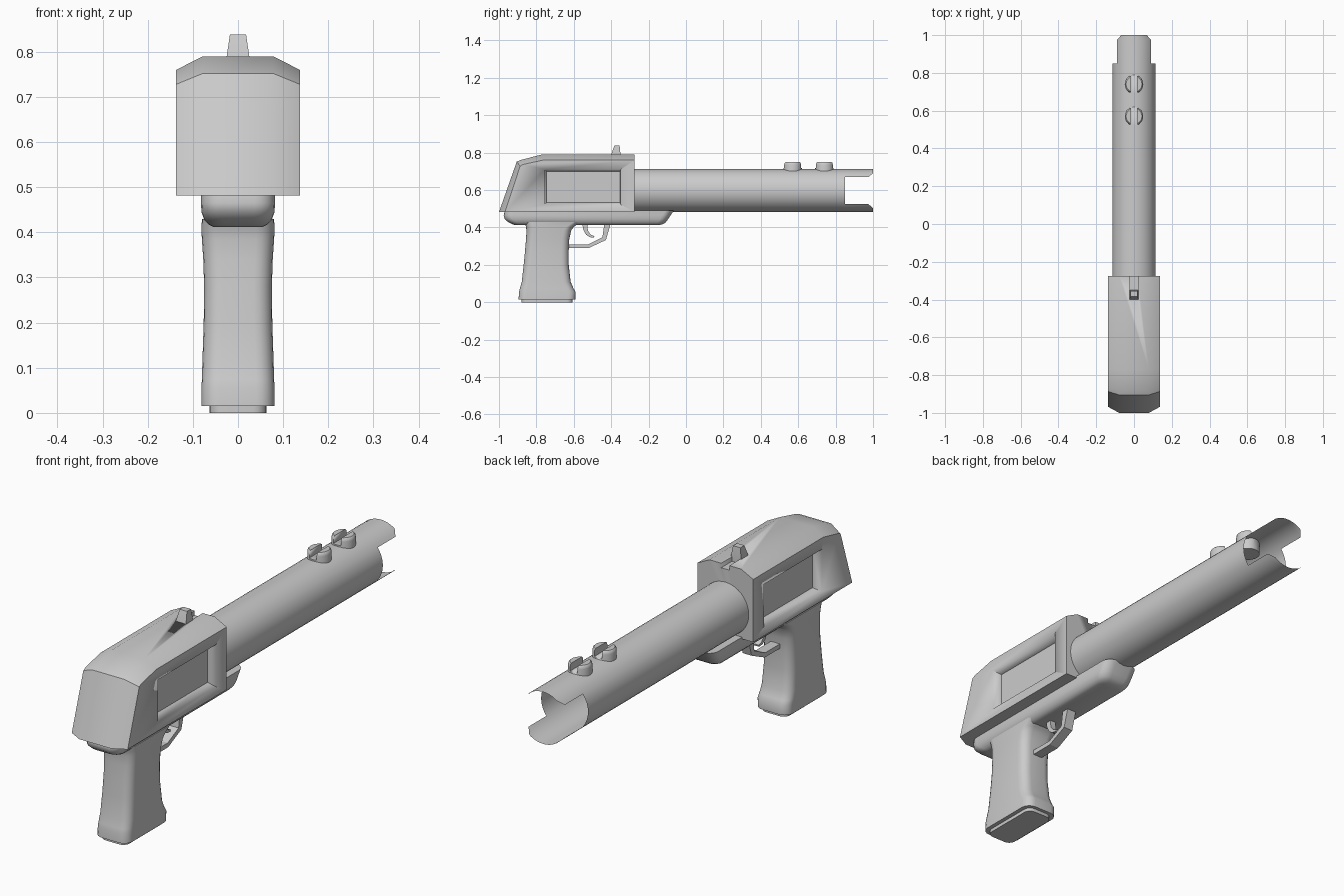
import bpy, bmesh
from math import sin, cos, pi, radians
from mathutils import Vector

if "Cube" in bpy.data.objects:
    bpy.data.objects.remove(bpy.data.objects["Cube"])


def finish(name, bm, angle=35, recalc=True):
    if recalc:
        bmesh.ops.recalc_face_normals(bm, faces=bm.faces)
    me = bpy.data.meshes.new(name)
    bm.to_mesh(me)
    bm.free()
    ob = bpy.data.objects.new(name, me)
    bpy.context.collection.objects.link(ob)
    bpy.ops.object.select_all(action='DESELECT')
    ob.select_set(True)
    bpy.context.view_layer.objects.active = ob
    bpy.ops.object.shade_smooth_by_angle(angle=radians(angle))
    return ob


def loft(name, loops, angle=35):
    """Skin a stack of equal-length closed loops and cap both ends."""
    bm = bmesh.new()
    rows = [[bm.verts.new(p) for p in loop] for loop in loops]
    n = len(rows[0])
    for a, b in zip(rows, rows[1:]):
        for i in range(n):
            j = (i + 1) % n
            bm.faces.new((a[i], a[j], b[j], b[i]))
    bm.faces.new(rows[0])
    bm.faces.new(rows[-1])
    return finish(name, bm, angle)


def rounded(z, y0, y1, hw, r, seg=5):
    """Rounded rectangle in plan at height z."""
    pts = []
    corners = [(hw - r, y1 - r), (-hw + r, y1 - r), (-hw + r, y0 + r), (hw - r, y0 + r)]
    for k, (cx, cy) in enumerate(corners):
        for i in range(seg + 1):
            a = pi / 2 * (k + i / seg)
            pts.append((cx + r * cos(a), cy + r * sin(a), z))
    return pts


def side_plate(name, pts, hw, angle=35):
    """Extrude a (y, z) profile across x."""
    return loft(name, [[(x, y, z) for y, z in pts] for x in (-hw, hw)], angle)


def rect_x(x, y0, y1, z0, z1):
    return [(x, y0, z0), (x, y1, z0), (x, y1, z1), (x, y0, z1)]


def cut(target, cutter):
    mod = target.modifiers.new("cut", 'BOOLEAN')
    mod.operation, mod.solver, mod.object = 'DIFFERENCE', 'EXACT', cutter
    bpy.context.view_layer.objects.active = target
    bpy.ops.object.modifier_apply(modifier=mod.name)
    bpy.data.objects.remove(cutter)


# Receiver: outer profile in the middle, inset profile at the sides
outer = [(-1.0, .482), (-.905, .752), (-.88, .762), (-.77, .79), (-.275, .79), (-.275, .482)]
inner = [(-.968, .482), (-.887, .728), (-.87, .737), (-.765, .76), (-.275, .76), (-.275, .482)]
receiver = loft("receiver", [[(x, y, z) for y, z in prof] for x, prof in
                             ((-.137, inner), (-.078, outer), (.078, outer), (.137, inner))])
# Side window recesses, slightly tapered
for s in (-1, 1):
    cut(receiver, loft("window_cutter", [
        rect_x(s * .098, -.745, -.353, .534, .698),
        rect_x(s * .137, -.755, -.35, .523, .71),
        rect_x(s * .18, -.755, -.35, .523, .71)]))
# Sight groove in the top
cut(receiver, loft("groove_cutter", [rect_x(x, -.40, -.2, .77, .9) for x in (-.02, .02)]))

# Rear sight, tapered upward
loft("rear_sight", [
    [(-w, a, z), (w, a, z), (w, b, z), (-w, b, z)]
    for z, w, a, b in ((.765, .026, -.405, -.35), (.79, .025, -.40, -.35), (.838, .018, -.383, -.355))], 20)

# Barrel: open thin tube, with upper and lower flaps past the muzzle slots
R, CZ, HALF = .115, .597, 51
bm = bmesh.new()


def arc(y, a0, a1, n):
    return [bm.verts.new((R * sin(radians(a0 + (a1 - a0) * i / n)), y,
                          CZ + R * cos(radians(a0 + (a1 - a0) * i / n)))) for i in range(n + 1)]


def strip(rows):
    for a, b in zip(rows, rows[1:]):
        for i in range(len(a) - 1):
            bm.faces.new((a[i], a[i + 1], b[i + 1], b[i]))


for base in (0, 180):
    lo, hi = base - HALF, base + HALF
    strip([arc(-.29, lo, hi, 12), arc(.85, lo, hi, 12),
           arc(.975, lo, hi, 12), arc(1.0, lo + 15, hi - 15, 12)])
    strip([arc(y, hi, base + 180 - HALF, 8) for y in (-.29, .85)])
bmesh.ops.remove_doubles(bm, verts=bm.verts, dist=1e-4)
bmesh.ops.recalc_face_normals(bm, faces=bm.faces)
bm.faces.ensure_lookup_table()
f = bm.faces[0]
if f.normal.dot(f.calc_center_median() - Vector((0, f.calc_center_median().y, CZ))) < 0:
    bmesh.ops.reverse_faces(bm, faces=bm.faces)
finish("barrel", bm, recalc=False)

# Two notched posts on the barrel
for k, y in enumerate((.57, .74)):
    post = loft(f"barrel_post_{k + 1}", [
        [(r * cos(2 * pi * i / 24), y + r * sin(2 * pi * i / 24), z) for i in range(24)]
        for z, r in ((.66, .049), (.735, .049), (.745, .047), (.75, .042))])
    cut(post, loft("notch_cutter", [rect_x(x, y - .1, y + .1, .718, .8) for x in (-.018, .018)]))

# Lower frame under receiver and barrel
loft("lower_frame", [rounded(*s) for s in (
    (.49, -.968, -.065, .082, .045), (.465, -.975, -.082, .082, .045),
    (.445, -.97, -.095, .081, .045), (.428, -.95, -.108, .075, .042),
    (.418, -.93, -.122, .066, .036), (.412, -.91, -.145, .055, .03))], 45)

# Grip, waisted, flaring at both ends
loft("grip", [rounded(*s) for s in (
    (.015, -.895, -.592, .081, .04), (.055, -.893, -.59, .081, .04),
    (.075, -.888, -.602, .08, .04), (.11, -.878, -.617, .079, .04),
    (.20, -.868, -.627, .076, .04), (.28, -.86, -.627, .075, .04),
    (.34, -.855, -.624, .077, .04), (.385, -.853, -.613, .08, .04),
    (.405, -.856, -.598, .081, .04), (.43, -.865, -.56, .08, .04))], 45)

# Magazine base plate
loft("base_plate", [rounded(z, -.88, -.607, .063, .03) for z in (0, .03)])

# Trigger guard and trigger
side_plate("trigger_guard", [(-.65, .29), (-.52, .29), (-.428, .333), (-.40, .43),
                             (-.435, .43), (-.447, .347), (-.523, .31), (-.65, .31)], .022, 20)
side_plate("trigger", [(-.555, .43), (-.55, .39), (-.535, .362), (-.515, .348), (-.492, .346),
                       (-.49, .354), (-.508, .36), (-.522, .378), (-.527, .40), (-.522, .43)], .014)
